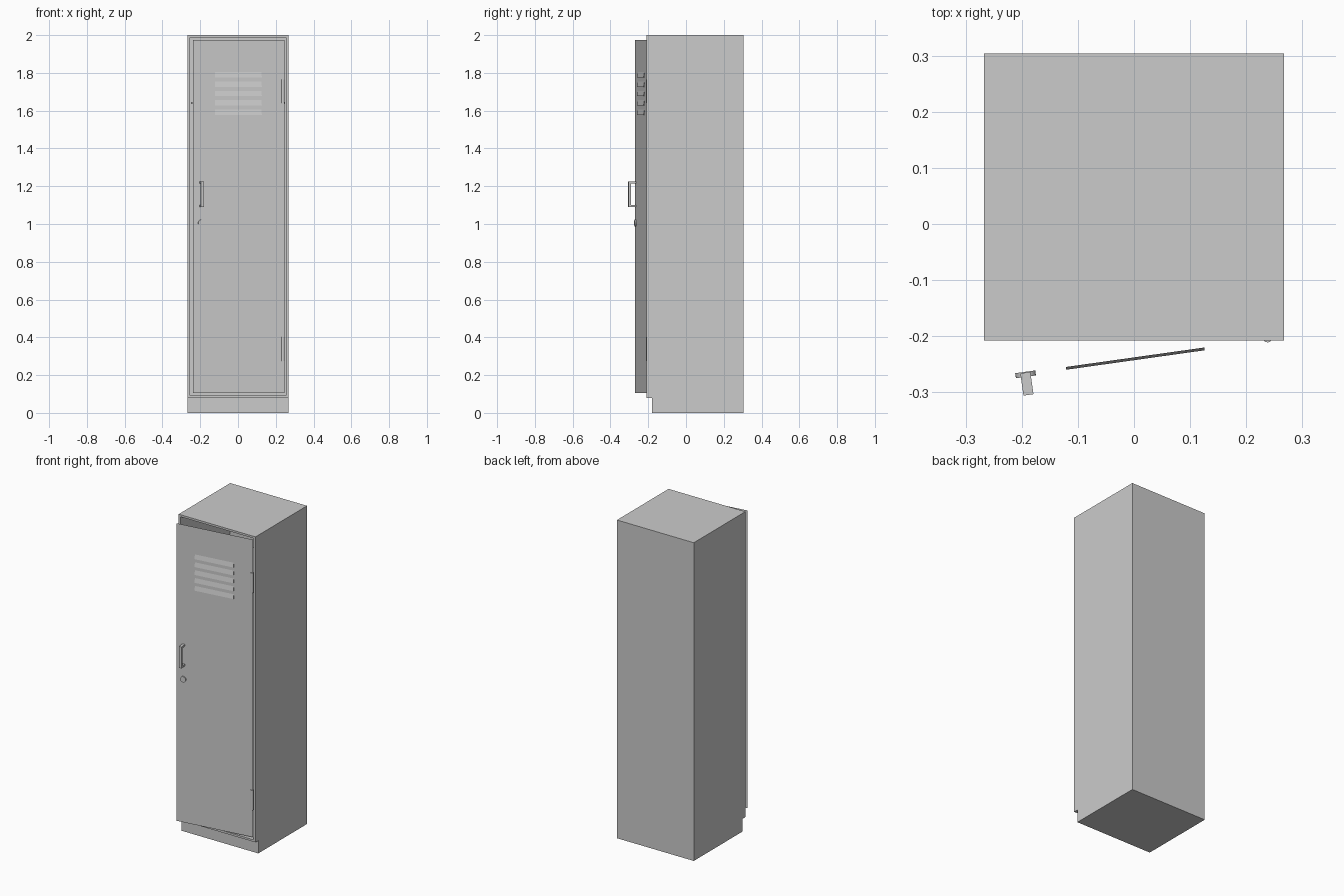
import bpy, bmesh
from math import radians
from mathutils import Matrix, Vector

if "Cube" in bpy.data.objects:
    bpy.data.objects.remove(bpy.data.objects["Cube"])

# door frame of reference: origin on the hinge line, door extends to local -x
DOOR = Matrix.Translation((0.247, -0.203, 0)) @ Matrix.Rotation(radians(8), 4, 'Z')
WORLD = Matrix.Identity(4)


def finish(name, bm, matrix=WORLD):
    bmesh.ops.recalc_face_normals(bm, faces=bm.faces)
    mesh = bpy.data.meshes.new(name)
    bm.to_mesh(mesh)
    bm.free()
    obj = bpy.data.objects.new(name, mesh)
    bpy.context.collection.objects.link(obj)
    obj.matrix_world = matrix
    return obj


def extrude_x(profile, x0, x1):
    """Prism from a (y, z) profile running along x."""
    bm = bmesh.new()
    face = bm.faces.new([bm.verts.new((x0, y, z)) for y, z in profile])
    ext = bmesh.ops.extrude_face_region(bm, geom=[face])
    verts = [g for g in ext['geom'] if isinstance(g, bmesh.types.BMVert)]
    bmesh.ops.translate(bm, verts=verts, vec=(x1 - x0, 0, 0))
    bmesh.ops.recalc_face_normals(bm, faces=bm.faces)
    return bm


def cylinder(name, radius, depth, matrix, place, sides=24):
    bm = bmesh.new()
    bmesh.ops.create_cone(bm, cap_ends=True, segments=sides, radius1=radius,
                          radius2=radius, depth=depth, matrix=matrix)
    obj = finish(name, bm, place)
    bpy.context.view_layer.objects.active = obj
    bpy.ops.object.select_all(action='DESELECT')
    obj.select_set(True)
    bpy.ops.object.shade_smooth_by_angle(angle=radians(35))
    return obj


# cabinet shell with recessed plinth, hollowed from the front
bm = extrude_x([(-0.18, 0), (0.304, 0), (0.304, 2), (-0.208, 2),
                (-0.208, 0.08), (-0.18, 0.08)], -0.267, 0.267)
front = min(bm.faces, key=lambda f: f.calc_center_median().y)
bmesh.ops.inset_individual(bm, faces=[front], thickness=0.018)
bmesh.ops.inset_individual(bm, faces=[front], thickness=0, depth=-0.494)
finish("cabinet", bm)

# inner shelf
finish("shelf", extrude_x([(-0.185, 1.635), (0.286, 1.635),
                           (0.286, 1.647), (-0.185, 1.647)], -0.249, 0.249))

# sheet door, slightly ajar
bm = bmesh.new()
bm.faces.new([bm.verts.new(p) for p in
              [(-0.49, 0, 0.105), (0, 0, 0.105), (0, 0, 1.975), (-0.49, 0, 1.975)]])
door = finish("door", bm, DOOR)

# louvres: shallow wedges on the door
for i in range(5):
    z = 1.578 + i * 0.0495
    finish(f"louvre_{i + 1}", extrude_x([(0, z), (-0.005, z), (0, z + 0.028)],
                                        -0.372, -0.123), DOOR)

# square-section bow handle
finish("handle", extrude_x([(0, 1.09), (-0.04, 1.09), (-0.04, 1.225), (0, 1.225),
                            (0, 1.214), (-0.029, 1.214), (-0.029, 1.101), (0, 1.101)],
                           -0.454, -0.436), DOOR)

# round lock
cylinder("lock", 0.018, 0.009, Matrix.Translation((-0.445, -0.003, 1.005))
         @ Matrix.Rotation(radians(90), 4, 'X'), DOOR)

# hinge barrels
for name, z in (("lower_hinge", 0.338), ("upper_hinge", 1.703)):
    cylinder(name, 0.009, 0.126, Matrix.Translation((0.238, -0.202, z)), WORLD, 16)
